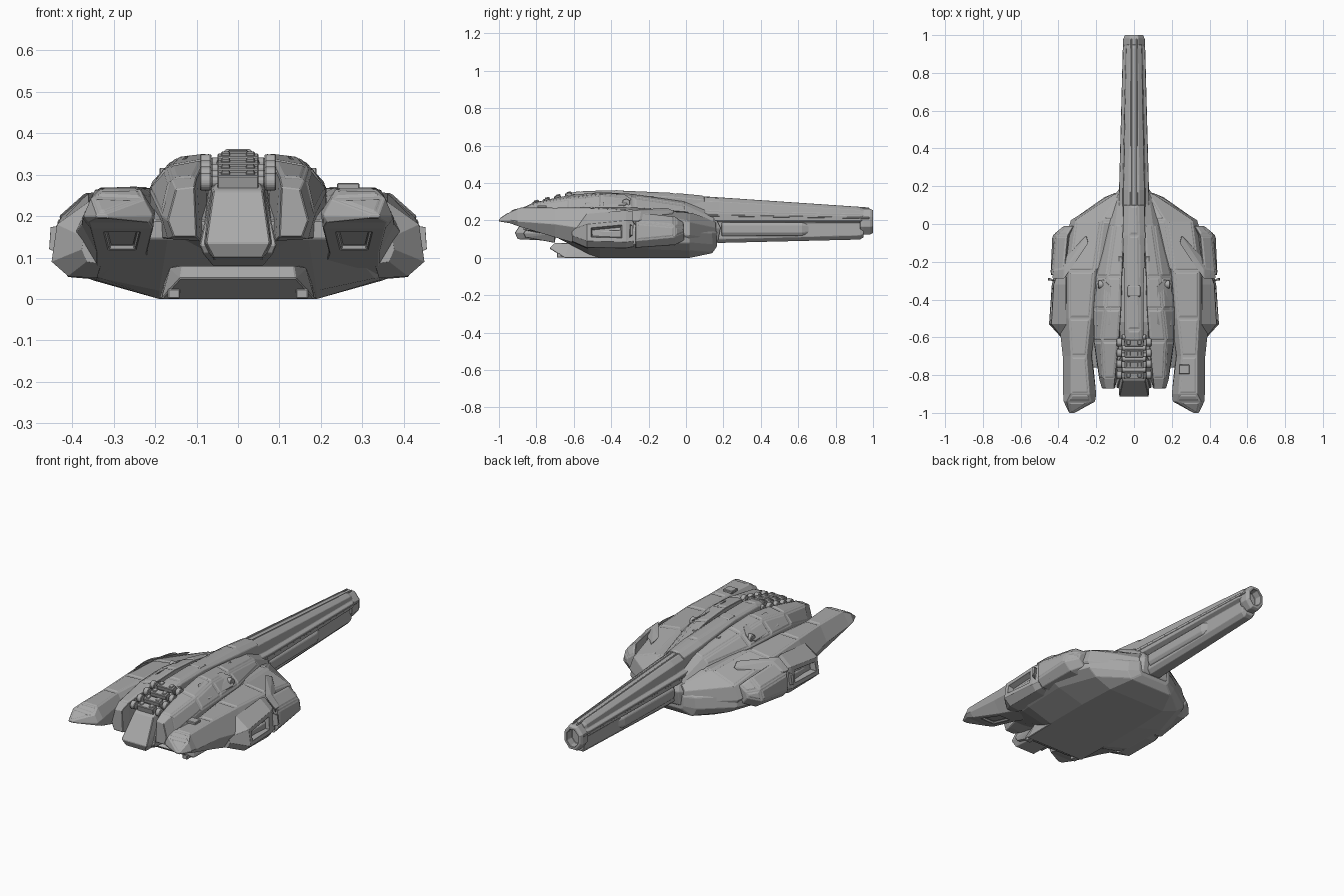
import bpy
import bmesh
import math
from mathutils import Matrix, Vector

default_cube = bpy.data.objects.get("Cube")
if default_cube:
    bpy.data.objects.remove(default_cube, do_unlink=True)

# One armour grey
armour = bpy.data.materials.new("armour grey")
armour.use_nodes = True
armour.diffuse_color = (.4, .4, .4, 1)
armour.node_tree.nodes["Principled BSDF"].inputs["Base Color"].default_value = armour.diffuse_color


def finish(name, bm, mirror=False, bevel=.003):
    """Turn a bmesh into an object, optionally copied to the other side."""
    if mirror:
        source = bm.verts[:] + bm.edges[:] + bm.faces[:]
        copy = bmesh.ops.duplicate(bm, geom=source)["geom"]
        for vert in [g for g in copy if isinstance(g, bmesh.types.BMVert)]:
            vert.co.x = -vert.co.x
        bmesh.ops.reverse_faces(bm, faces=[g for g in copy if isinstance(g, bmesh.types.BMFace)])
    mesh = bpy.data.meshes.new(name)
    bm.to_mesh(mesh)
    bm.free()
    mesh.materials.append(armour)
    obj = bpy.data.objects.new(name, mesh)
    bpy.context.scene.collection.objects.link(obj)
    modifier = obj.modifiers.new("edge bevel", "BEVEL")
    modifier.width = bevel
    modifier.segments = 1
    modifier.limit_method = "ANGLE"
    modifier.angle_limit = math.radians(25)


def add_panels(bm, rule, steps, smallest=.003):
    """Inset every large face whose normal and centre satisfy the rule."""
    bm.normal_update()
    chosen = [f for f in bm.faces if f.calc_area() > smallest and rule(f.normal, f.calc_center_median())]
    for thickness, depth in steps:
        if chosen:
            bmesh.ops.inset_individual(bm, faces=chosen, thickness=thickness, depth=depth, use_even_offset=True)


def loft(name, sections, mirror=False, centred=False, panels=(), bevel=.003):
    """Skin (x, z) outlines along y; centred outlines list only the +x half."""
    bm = bmesh.new()
    rings = []
    for y, outline in sections:
        if centred:
            outline = outline + [(-x, z) for x, z in reversed(outline)]
        rings.append([bm.verts.new((x, y, z)) for x, z in outline])
    count = len(rings[0])
    for near, far in zip(rings, rings[1:]):
        for i in range(count):
            j = (i + 1) % count
            bm.faces.new((near[i], near[j], far[j], far[i]))
    bm.faces.new(rings[0])
    bm.faces.new(rings[-1])
    bmesh.ops.recalc_face_normals(bm, faces=bm.faces[:])
    for rule, steps in panels:
        add_panels(bm, rule, steps)
    finish(name, bm, mirror, bevel)


def hull(name, points, mirror=False, centred=False):
    """Convex solid around a few corner points."""
    bm = bmesh.new()
    for x, y, z in points:
        bm.verts.new((x, y, z))
        if centred:
            bm.verts.new((-x, y, z))
    bmesh.ops.convex_hull(bm, input=bm.verts[:])
    bmesh.ops.dissolve_limit(bm, angle_limit=.03, verts=bm.verts[:], edges=bm.edges[:])
    bmesh.ops.recalc_face_normals(bm, faces=bm.faces[:])
    finish(name, bm, mirror)


def box(name, centre, size, mirror=False, pitch=0):
    bm = bmesh.new()
    place = Matrix.Translation(centre) @ Matrix.Rotation(pitch, 4, "X") @ Matrix.Diagonal(Vector(size).to_4d())
    bmesh.ops.create_cube(bm, size=1, matrix=place)
    finish(name, bm, mirror)


def roller(name, centre, radius, length, mirror=False):
    bm = bmesh.new()
    place = Matrix.Translation(centre) @ Matrix.Rotation(math.pi / 2, 4, "Y")
    bmesh.ops.create_cone(bm, cap_ends=True, segments=12, radius1=radius, radius2=radius, depth=length, matrix=place)
    finish(name, bm, mirror)


raised = [(.008, 0), (.004, .004)]
sunken = [(.012, 0), (.006, -.012)]

# Lower hull: flat belly, underside sweeping up to the front
loft("lower_hull", [
    (-.76, [(.17, .145), (.25, .145), (.26, .155), (.26, .17), (.2, .19)]),
    (-.52, [(.19, .02), (.33, .05), (.39, .08), (.4, .14), (.2, .26)]),
    (-.46, [(.19, 0), (.34, .045), (.41, .075), (.41, .14), (.2, .26)]),
    (-.2, [(.19, 0), (.35, .045), (.42, .075), (.42, .15), (.2, .26)]),
    (.02, [(.18, 0), (.28, .04), (.33, .08), (.32, .14), (.15, .24)]),
    (.14, [(.13, .025), (.14, .03), (.16, .07), (.15, .13), (.08, .19)]),
    (.165, [(.08, .06), (.09, .065), (.1, .08), (.1, .13), (.06, .18)]),
], centred=True)

# Lip under the front of the hull and its two lugs
hull("front_lip", [
    (.14, -.73, .05), (.135, -.7, .08), (.165, -.62, .075),
    (.185, -.65, 0), (.17, -.45, .08), (.19, -.4, 0),
], centred=True)
box("lip_lug", (.155, -.67, .013), (.03, .04, .024), mirror=True)

# Long side pods reaching forward
loft("side_pod", [
    (-1, [(.315, .195), (.34, .195), (.345, .2), (.34, .205), (.32, .205), (.315, .2)]),
    (-.94, [(.215, .185), (.36, .185), (.373, .2), (.355, .245), (.225, .24), (.205, .2)]),
    (-.9, [(.205, .17), (.355, .17), (.376, .195), (.335, .264), (.235, .264), (.2, .21)]),
    (-.7, [(.22, .11), (.34, .11), (.378, .18), (.335, .264), (.25, .264), (.225, .22)]),
    (-.5, [(.2, .05), (.34, .05), (.4, .15), (.345, .264), (.23, .268), (.2, .24)]),
    (-.25, [(.2, .05), (.34, .05), (.415, .15), (.345, .25), (.21, .268), (.17, .24)]),
    (.02, [(.15, .06), (.3, .06), (.335, .12), (.31, .19), (.17, .24), (.1, .24)]),
    (.16, [(.06, .06), (.09, .06), (.11, .1), (.1, .16), (.085, .19), (.05, .19)]),
], mirror=True, panels=[
    (lambda n, c: n.z > .8, raised),
    (lambda n, c: n.z < -.6 and -.85 < c.y < -.75, [(.03, 0), (.004, -.012)]),
    (lambda n, c: n.x > .6 and c.y > -.1, sunken),
])

# Outer cheeks with a sunken intake, and shoulder blocks behind them
loft("cheek_armour", [
    (-.61, [(.33, .085), (.365, .09), (.377, .12), (.372, .15), (.33, .18)]),
    (-.53, [(.34, .05), (.41, .055), (.45, .09), (.437, .18), (.36, .235)]),
    (-.32, [(.34, .047), (.41, .053), (.435, .085), (.425, .2), (.36, .255)]),
    (-.28, [(.34, .05), (.4, .06), (.425, .09), (.41, .2), (.36, .245)]),
], mirror=True, panels=[(lambda n, c: n.x > .8 and c.y > -.5, [(.022, 0), (.008, -.03)])])
loft("shoulder_block", [
    (-.27, [(.34, .05), (.41, .055), (.44, .09), (.435, .19), (.37, .245)]),
    (-.06, [(.32, .065), (.39, .07), (.43, .11), (.415, .17), (.35, .222)]),
    (-.01, [(.3, .09), (.34, .095), (.37, .13), (.36, .16), (.32, .19)]),
], mirror=True, panels=[(lambda n, c: n.x > .4 and n.z > -.4, raised)])
hull("shoulder_strake", [
    (.432, -.29, .2), (.43, -.25, .2), (.25, -.06, .25), (.24, -.1, .268),
    (.37, -.29, .255), (.37, -.24, .25), (.3, -.1, .2), (.42, -.27, .17),
], mirror=True)

# Tall crown either side of the spine
loft("crown", [
    (-.87, [(.1, .15), (.155, .15), (.17, .19), (.15, .265), (.105, .27)]),
    (-.82, [(.09, .14), (.17, .145), (.185, .2), (.16, .288), (.1, .293)]),
    (-.62, [(.07, .1), (.21, .15), (.213, .26), (.17, .318), (.08, .334)]),
    (-.45, [(.065, .1), (.22, .2), (.213, .27), (.153, .338), (.068, .35)]),
    (-.28, [(.06, .1), (.21, .2), (.2, .265), (.14, .322), (.064, .34)]),
    (0, [(.04, .1), (.14, .2), (.13, .25), (.1, .28), (.05, .3)]),
    (.15, [(.04, .1), (.1, .15), (.09, .19), (.08, .21), (.05, .24)]),
], mirror=True, panels=[(lambda n, c: n.z > .3 and n.x > -.1 and c.y < 0, raised)])
hull("crown_fairing", [
    (.16, -.55, .315), (.2, -.54, .29), (.2, -.32, .285), (.165, -.29, .315),
    (.12, -.33, .342), (.12, -.53, .348), (.17, -.4, .2),
], mirror=True)
roller("crown_stud", (.175, -.32, .295), .022, .03, mirror=True)

# Nose wedge in the middle of the front
hull("nose_wedge", [
    (.05, -.79, .28), (.06, -.83, .26), (.078, -.915, .135), (.06, -.9, .1),
    (.055, -.7, .09), (.088, -.78, .13), (.07, -.68, .28),
], centred=True)
hull("nose_rim", [
    (.062, -.78, .275), (.093, -.87, .13), (.085, -.86, .11), (.06, -.7, .08),
    (.09, -.7, .13), (.06, -.7, .28),
], centred=True)

# Segmented neck: ribs, cross pins and side rollers
for row in range(4):
    y, z = -.8 + row * .058, .283 + row * .015
    box("neck_rib", (0, y, z), (.1, .036, .04), pitch=.25)
    roller("neck_pin", (0, y + .028, z), .014, .13)
    roller("neck_roller", (.078, y, z), .022, .028, mirror=True)
    box("neck_link", (.03, y, z + .02), (.022, .026, .012), mirror=True, pitch=.25)

# Spine running back into the gun
loft("spine", [
    (-.63, [(.05, .2), (.052, .33), (.04, .342)]),
    (-.56, [(.05, .2), (.05, .343), (.036, .354)]),
    (-.36, [(.05, .2), (.05, .345), (.034, .356)]),
    (-.06, [(.06, .2), (.06, .325), (.03, .343)]),
    (.1, [(.055, .2), (.055, .31), (.025, .328)]),
], centred=True, panels=[(lambda n, c: n.z > .9, raised)])
hull("spine_sight", [
    (.045, -.4, .34), (.045, -.31, .335), (.03, -.38, .362), (.03, -.33, .36),
], centred=True)
box("spine_clamp", (.072, -.19, .31), (.022, .035, .035), mirror=True)

# Long gun with stepped flanks
loft("gun_barrel", [
    (-.1, [(.03, .1), (.05, .12), (.05, .19), (.078, .205), (.08, .25), (.06, .265), (.055, .31), (.03, .335)]),
    (.18, [(.03, .08), (.05, .1), (.05, .19), (.078, .2), (.078, .24), (.06, .25), (.055, .3), (.028, .32)]),
    (.93, [(.02, .098), (.04, .12), (.04, .185), (.058, .2), (.058, .225), (.045, .235), (.04, .255), (.02, .269)]),
    (.95, [(.02, .11), (.036, .13), (.036, .185), (.05, .2), (.05, .225), (.042, .235), (.036, .25), (.02, .263)]),
], centred=True, bevel=.002)
hull("top_rail", [
    (.012, -.1, .33), (.022, -.1, .33), (.012, -.1, .343), (.022, -.1, .34),
    (.01, .98, .25), (.018, .98, .25), (.01, .98, .27), (.018, .98, .268),
], mirror=True)
hull("flank_rail", [
    (.06, .0, .222), (.084, .0, .222), (.084, .0, .235), (.06, .0, .235),
    (.05, .98, .208), (.058, .98, .208), (.058, .98, .218), (.05, .98, .218),
], mirror=True)

# Sleeve under the barrel, root collar and hollow muzzle ring
loft("barrel_sleeve", [
    (.19, [(.03, .1), (.055, .12), (.064, .135), (.064, .175), (.05, .19)]),
    (.62, [(.03, .11), (.05, .122), (.057, .135), (.057, .175), (.045, .19)]),
    (.67, [(.02, .12), (.03, .13), (.038, .14), (.038, .17), (.03, .185)]),
], centred=True)
hull("root_collar", [
    (.12, .08, .04), (.14, .1, .15), (.07, .14, .05), (.08, .17, .085),
    (.08, .185, .16), (.07, .16, .21), (.1, .08, .22),
], centred=True)
ring = [math.pi * (step + .5) / 4 - math.pi / 2 for step in range(4)]
loft("muzzle_ring", [
    (y, [(.059 * s * math.cos(a), .194 + .074 * s * math.sin(a)) for a in ring])
    for y, s in ((.93, .92), (.95, 1), (.985, 1), (1, .88))
], centred=True, bevel=.002, panels=[(lambda n, c: n.y > .9, [(.014, 0), (.001, -.045)])])

# Hatch on the left pod only
box("pod_hatch", (.266, -.77, .272), (.055, .05, .016))
